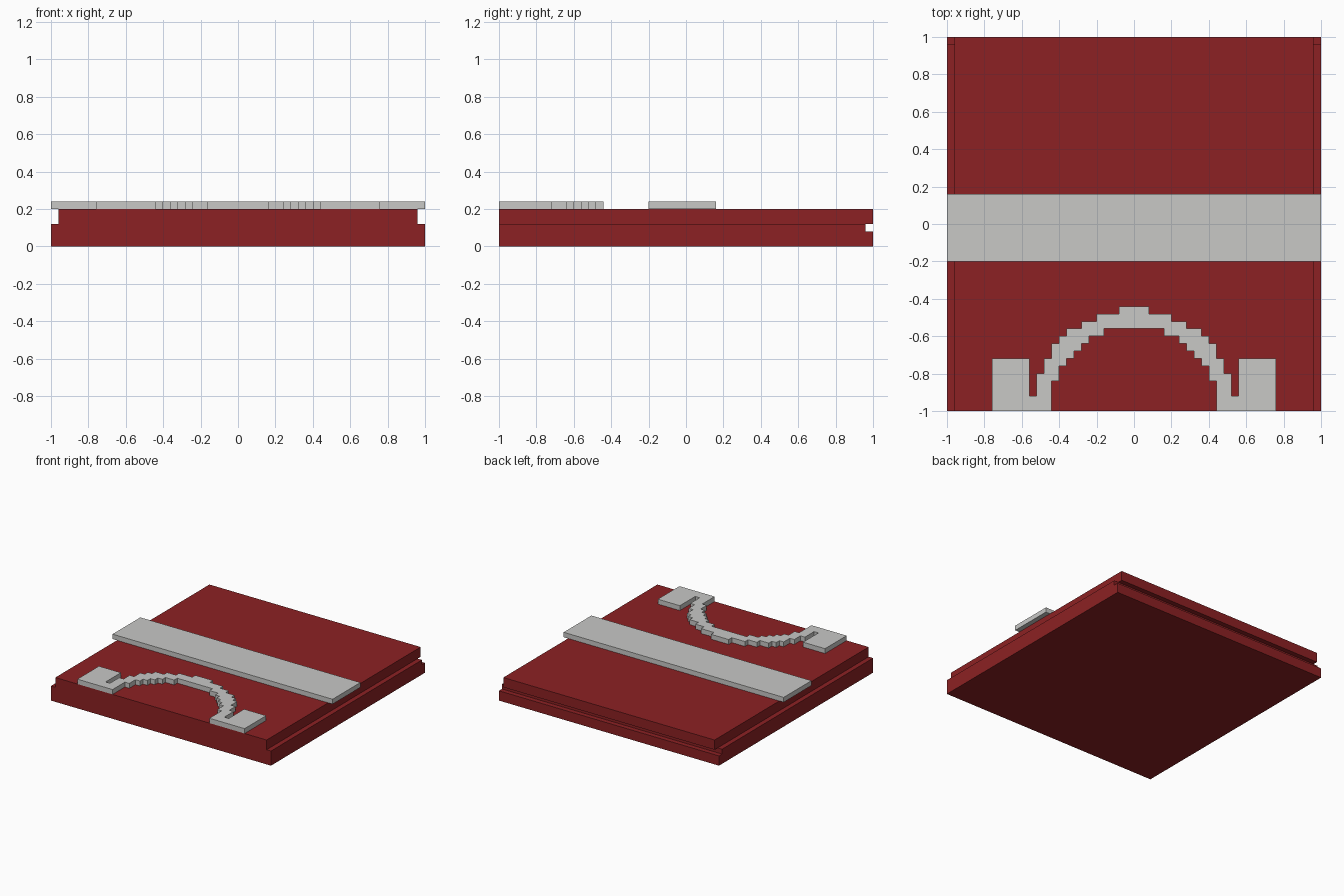
import bpy
import bmesh
from mathutils import Vector

if "Cube" in bpy.data.objects:
    bpy.data.objects.remove(bpy.data.objects["Cube"])


def make_material(name, color):
    mat = bpy.data.materials.new(name)
    mat.diffuse_color = (*color, 1.0)
    mat.use_nodes = True
    mat.node_tree.nodes["Principled BSDF"].inputs["Base Color"].default_value = mat.diffuse_color
    return mat


RED = make_material("dark red", (0.262, 0.0152, 0.0168))
GREY = make_material("light grey", (0.58, 0.58, 0.565))


def mirrored(half):
    """Close a left-half outline with its mirror image across x = 0."""
    return half + [(-x, y) for x, y in reversed(half)]


def prism(name, points, vector, mat):
    """Extrude a closed 3D outline along a vector."""
    bm = bmesh.new()
    face = bm.faces.new([bm.verts.new(p) for p in points])
    new = bmesh.ops.extrude_face_region(bm, geom=[face])["geom"]
    verts = [g for g in new if isinstance(g, bmesh.types.BMVert)]
    bmesh.ops.translate(bm, verts=verts, vec=Vector(vector))
    bmesh.ops.recalc_face_normals(bm, faces=bm.faces)
    mesh = bpy.data.meshes.new(name)
    bm.to_mesh(mesh)
    bm.free()
    mesh.materials.append(mat)
    obj = bpy.data.objects.new(name, mesh)
    bpy.context.collection.objects.link(obj)
    return obj


def plate(name, outline, mat):
    """Thin raised plate on top of the slab."""
    return prism(name, [(x, y, 0.2) for x, y in outline], (0, 0, 0.04), mat)


# Slab: front profile with a stepped ledge along both sides
section = mirrored([(-1, 0), (-1, 0.12), (-0.96, 0.12), (-0.96, 0.2)])
slab = prism("slab", [(x, -1, z) for x, z in section], (0, 2, 0), RED)

# Groove along the back edge
groove = prism("groove_cutter",
               [(-1.1, y, z) for y, z in
                [(0.96, 0.08), (1.1, 0.08), (1.1, 0.12), (0.96, 0.12)]],
               (2.2, 0, 0), RED)
groove.hide_render = True
cut = slab.modifiers.new("back_groove", 'BOOLEAN')
cut.operation = 'DIFFERENCE'
cut.solver = 'EXACT'
cut.object = groove
bpy.context.view_layer.objects.active = slab
bpy.ops.object.modifier_apply(modifier=cut.name)
bpy.data.objects.remove(groove)

# Wide stripe across the middle
plate("cross_stripe", mirrored([(-1, -0.2), (-1, 0.16)]), GREY)


# Stepped arch: each step is (x where the riser stands, y it rises to)
def stairs(steps, y):
    points = []
    for x, top in steps:
        points += [(x, y), (x, top)]
        y = top
    return points


outer = stairs([(-0.52, -0.80), (-0.48, -0.72), (-0.44, -0.64),
                (-0.40, -0.60), (-0.36, -0.56), (-0.28, -0.52),
                (-0.20, -0.48), (-0.08, -0.44)], -0.92)
inner = stairs([(-0.44, -0.84), (-0.40, -0.76), (-0.36, -0.72),
                (-0.32, -0.68), (-0.28, -0.64), (-0.24, -0.60),
                (-0.16, -0.56)], -1)
foot = [(-0.76, -1), (-0.76, -0.72), (-0.56, -0.72), (-0.56, -0.92)]
top_edge = mirrored(foot + outer)
bottom_edge = mirrored(inner)
plate("stepped_arch", top_edge + bottom_edge[::-1], GREY)
